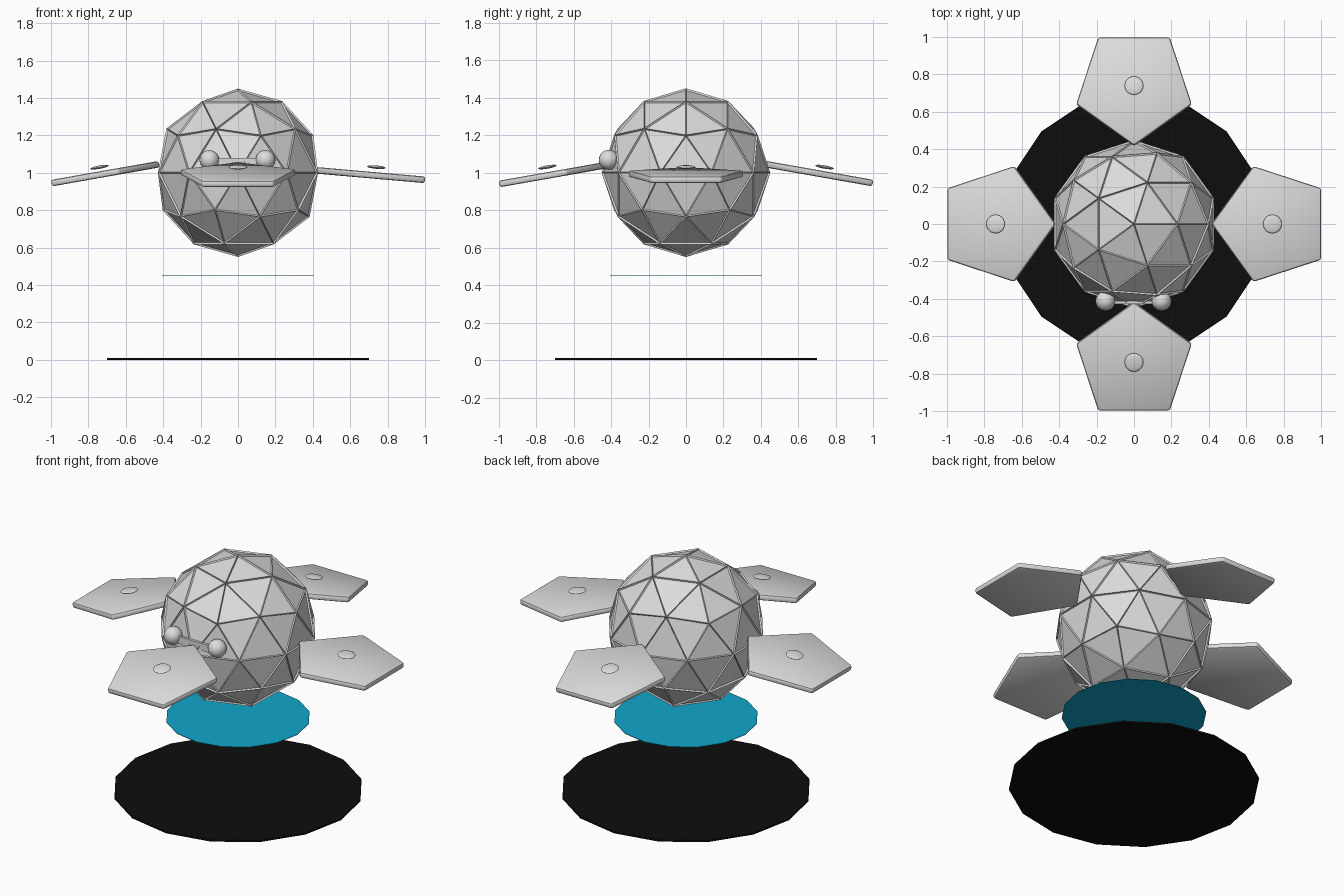
import bpy, bmesh, math
from mathutils import Matrix, Vector

if "Cube" in bpy.data.objects:
    bpy.data.objects.remove(bpy.data.objects["Cube"])


def material(name, rgb):
    m = bpy.data.materials.new(name)
    m.diffuse_color = (*rgb, 1)
    m.use_nodes = True
    m.node_tree.nodes["Principled BSDF"].inputs["Base Color"].default_value = m.diffuse_color
    return m


GREY = material("pale grey", (0.72, 0.72, 0.72))
BLUE = material("glow blue", (0.005, 0.38, 0.60))
BLACK = material("black", (0.004, 0.004, 0.004))


def finish(name, bm, mat, smooth=None, matrix=Matrix()):
    me = bpy.data.meshes.new(name)
    bm.to_mesh(me)
    bm.free()
    me.materials.append(mat)
    ob = bpy.data.objects.new(name, me)
    ob.matrix_world = matrix
    bpy.context.collection.objects.link(ob)
    if smooth:
        bpy.context.view_layer.objects.active = ob
        ob.select_set(True)
        bpy.ops.object.shade_smooth_by_angle(angle=math.radians(smooth))
        ob.select_set(False)
    return ob


# faceted body: triangular panels sunk between raised ribs
bm = bmesh.new()
bmesh.ops.create_icosphere(bm, subdivisions=2, radius=0.45)
bmesh.ops.inset_individual(bm, faces=bm.faces[:], thickness=0.009, depth=-0.009)
finish("body", bm, GREY, matrix=Matrix.Translation((0, 0, 1)))

# four drooping pentagon fins, each with a domed button floating above it
for side, turn, droop, z in (("right", 0, 5, 0.985), ("back", 90, 10, 0.99),
                             ("left", 180, 10, 0.99), ("front", 270, 10, 0.985)):
    spin = Matrix.Rotation(math.radians(turn), 4, 'Z')
    tilt = Matrix.Rotation(math.radians(droop), 4, 'Y')
    bm = bmesh.new()
    bmesh.ops.create_cone(bm, cap_ends=True, segments=5, radius1=0.325,
                          radius2=0.325, depth=0.035)
    # point one corner at the body
    first = bm.verts[:][0].co
    bmesh.ops.rotate(bm, verts=bm.verts, matrix=Matrix.Rotation(
        math.pi - math.atan2(first.y, first.x), 3, 'Z'))
    bmesh.ops.bevel(bm, geom=bm.edges[:], offset=0.012, segments=2,
                    affect='EDGES', profile=0.5)
    finish(side + "_fin", bm, GREY, 40,
           spin @ Matrix.Translation((0.738, 0, z)) @ tilt)

    bm = bmesh.new()
    bmesh.ops.create_uvsphere(bm, u_segments=24, v_segments=12, radius=0.05)
    bmesh.ops.scale(bm, verts=bm.verts, vec=(1, 1, 0.18))
    finish(side + "_button", bm, GREY, 60,
           spin @ Matrix.Translation((0.74, 0, 1.03)) @ tilt)

# eyes and the bar joining them
for side, x in (("left", -0.153), ("right", 0.147)):
    bm = bmesh.new()
    bmesh.ops.create_uvsphere(bm, u_segments=20, v_segments=12, radius=0.053)
    finish(side + "_eye", bm, GREY, 60, Matrix.Translation((x, -0.412, 1.068)))
bm = bmesh.new()
bmesh.ops.create_cube(bm, size=1)
bmesh.ops.scale(bm, verts=bm.verts, vec=(0.21, 0.016, 0.045))
finish("eye_bar", bm, GREY, matrix=Matrix.Translation((-0.003, -0.42, 1.057)))

# hover glow and ground shadow discs
for name, mat, r, z, h in (("hover_glow", BLUE, 0.405, 0.449, 0.003),
                           ("ground_shadow", BLACK, 0.70, 0.005, 0.01)):
    bm = bmesh.new()
    bmesh.ops.create_cone(bm, cap_ends=True, segments=16, radius1=r,
                          radius2=r, depth=h)
    finish(name, bm, mat, matrix=Matrix.Translation((0, 0, z)))
